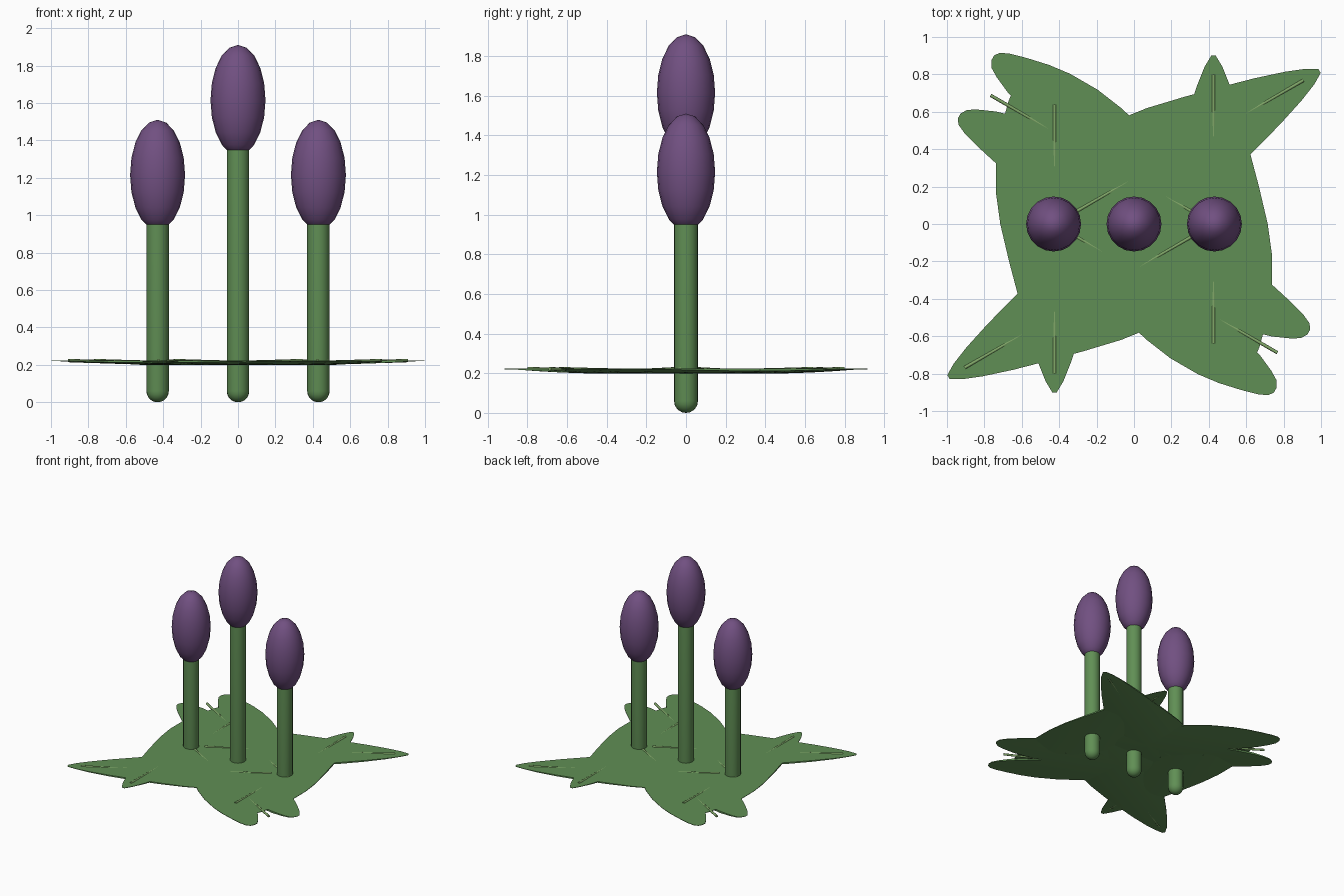
import bpy, bmesh, math
from mathutils import Matrix, Vector

if "Cube" in bpy.data.objects:
    bpy.data.objects.remove(bpy.data.objects["Cube"])


def material(name, rgb):
    m = bpy.data.materials.new(name)
    m.diffuse_color = (*rgb, 1)
    m.use_nodes = True
    m.node_tree.nodes["Principled BSDF"].inputs["Base Color"].default_value = m.diffuse_color
    return m


GREEN = material("leaf_green", (0.118, 0.275, 0.09))
RIB = material("rib_green", (0.22, 0.39, 0.14))
PURPLE = material("bud_purple", (0.165, 0.08, 0.22))


def finish(bm, name, mat, angle=40):
    bmesh.ops.recalc_face_normals(bm, faces=bm.faces)
    me = bpy.data.meshes.new(name)
    bm.to_mesh(me)
    bm.free()
    ob = bpy.data.objects.new(name, me)
    bpy.context.collection.objects.link(ob)
    me.materials.append(mat)
    bpy.ops.object.select_all(action='DESELECT')
    ob.select_set(True)
    bpy.context.view_layer.objects.active = ob
    bpy.ops.object.shade_smooth_by_angle(angle=math.radians(angle))
    return ob


def lathe(name, profile, x, mat, sides=20):
    bm = bmesh.new()
    vs = [bm.verts.new((x + r, 0, z)) for r, z in profile]
    es = [bm.edges.new(p) for p in zip(vs, vs[1:])]
    bmesh.ops.spin(bm, geom=vs + es, cent=(x, 0, 0), axis=(0, 0, 1),
                   angle=2 * math.pi, steps=sides, use_merge=True)
    bmesh.ops.remove_doubles(bm, verts=bm.verts, dist=1e-5)
    return finish(bm, name, mat)


# Round-bottomed stems and egg-shaped buds
for name, x, bud_z in (("left", -0.43, 1.215), ("middle", 0, 1.615), ("right", 0.43, 1.215)):
    r = 0.06
    end = [(r * math.sin(a), r - r * math.cos(a))
           for a in (math.pi / 2 * i / 5 for i in range(6))]
    lathe(name + "_stem", end + [(r, bud_z - 0.22), (0, bud_z - 0.2)], x, GREEN)
    bud = [(0.147 * math.sin(a), bud_z - 0.295 * math.cos(a))
           for a in (math.pi * i / 10 for i in range(11))]
    lathe(name + "_bud", bud, x, PURPLE)

# Heart-shaped leaf: distance from tip direction, inner and outer half-width
STATIONS = [(0.90, 0, 0.012), (0.84, 0, 0.048), (0.74, 0, 0.088), (0.58, 0, 0.14),
            (0.40, 0, 0.19), (0.20, 0, 0.243), (0.0, 0, 0.29), (-0.16, 0, 0.312),
            (-0.33, 0, 0.312), (-0.45, 0.025, 0.297), (-0.57, 0.06, 0.27),
            (-0.66, 0.10, 0.245), (-0.71, 0.13, 0.222), (-0.73, 0.165, 0.195)]
COLS = 5
TOP = 0.223


def underside(u, v):
    return 0.198 + 0.022 * min(1, (u / 0.85) ** 2 + (v / 0.31) ** 2)


def leaf(name, place):
    """Leaf with a level top and a gently bulging underside."""
    bm = bmesh.new()
    for side in (1, -1):
        rows = []
        for u, inner, outer in STATIONS:
            ws = [inner + (outer - inner) * k / COLS for k in range(COLS + 1)]
            rows.append([bm.verts.new((u, side * w, underside(u, w))) for w in ws])
        for a, b in zip(rows, rows[1:]):
            for k in range(COLS):
                bm.faces.new((a[k], a[k + 1], b[k + 1], b[k])[::side])
    bmesh.ops.remove_doubles(bm, verts=bm.verts, dist=1e-5)
    bmesh.ops.recalc_face_normals(bm, faces=bm.faces)
    ext = bmesh.ops.extrude_face_region(bm, geom=bm.faces[:], use_keep_orig=True)
    for v in ext["geom"]:
        if isinstance(v, bmesh.types.BMVert):
            v.co.z = TOP
    bm.transform(place)
    finish(bm, name, GREEN)


def midrib(name, place):
    """Sagging tube that surfaces near both ends of the leaf."""
    bm = bmesh.new()
    rings = []
    for i in range(13):
        s = i / 6 - 1
        z = 0.211 + 0.012 * s * s
        rings.append([bm.verts.new((0.08 + 0.72 * s, 0.009 * math.cos(t), z + 0.009 * math.sin(t)))
                      for t in (math.pi / 4 * k for k in range(8))])
    for a, b in zip(rings, rings[1:]):
        for k in range(8):
            bm.faces.new((a[k], a[k - 1], b[k - 1], b[k]))
    bm.faces.new(rings[0])
    bm.faces.new(rings[-1])
    bm.transform(place)
    finish(bm, name, RIB, 60)


# Six leaves on a ring
for i in range(6):
    a = math.radians(60 * i)
    place = (Matrix.Translation(Vector((0.425 * math.cos(a), 0.425 * math.sin(a), 0)))
             @ Matrix.Rotation(math.pi / 2 - a, 4, 'Z'))
    leaf(f"leaf_{i + 1}", place)
    midrib(f"leaf_midrib_{i + 1}", place)
